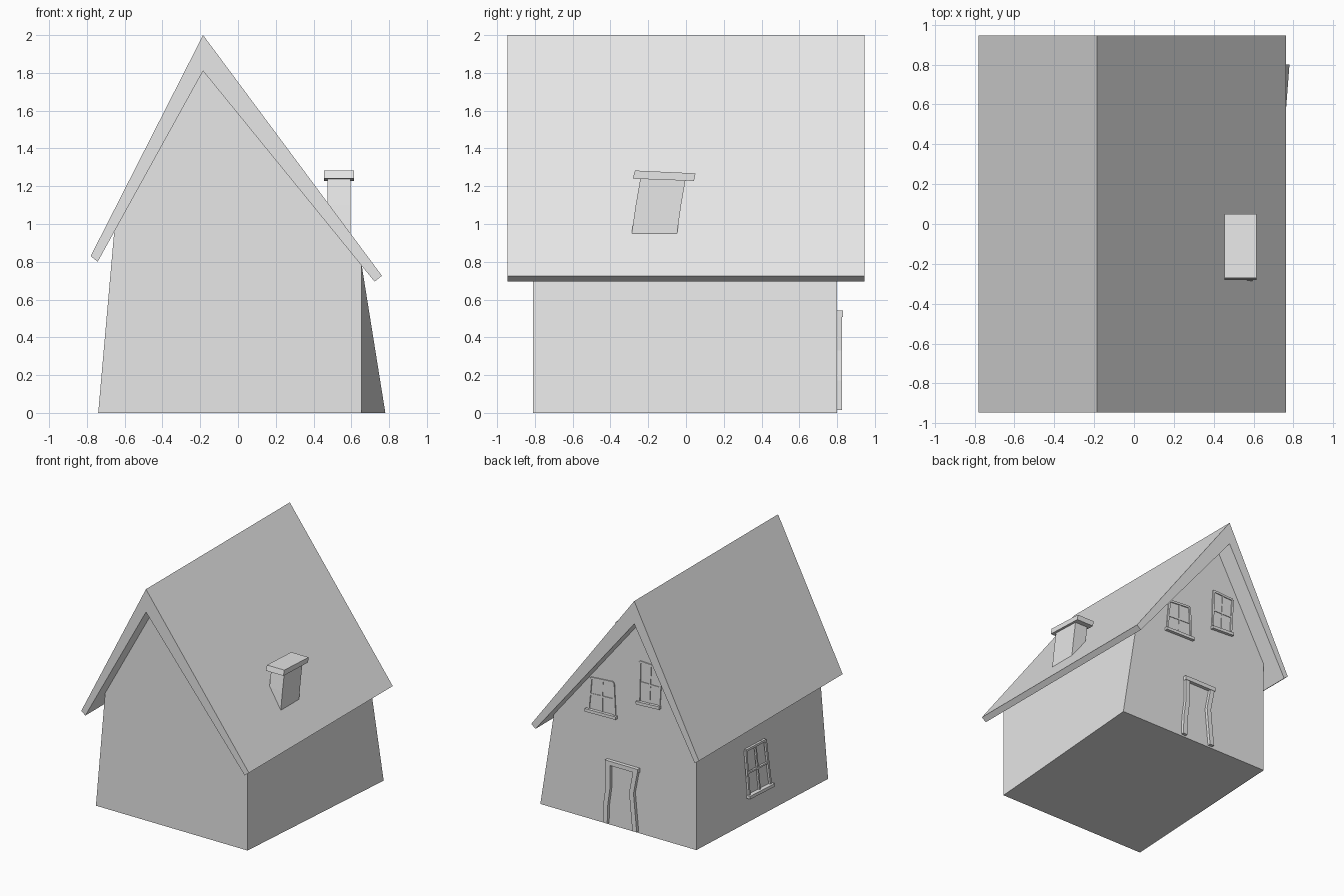
import bpy
import bmesh
from mathutils import Vector

cube = bpy.data.objects.get("Cube")
if cube:
    bpy.data.objects.remove(cube, do_unlink=True)

# One plain material for the whole cottage
grey = bpy.data.materials.new("plain grey")
grey.use_nodes = True
grey.diffuse_color = (0.8, 0.8, 0.8, 1)
grey.node_tree.nodes["Principled BSDF"].inputs["Base Color"].default_value = (0.8, 0.8, 0.8, 1)


def new_object(name, bm):
    bmesh.ops.recalc_face_normals(bm, faces=bm.faces)
    mesh = bpy.data.meshes.new(name)
    bm.to_mesh(mesh)
    bm.free()
    mesh.materials.append(grey)
    obj = bpy.data.objects.new(name, mesh)
    bpy.context.collection.objects.link(obj)
    return obj


def loft(bm, rings):
    """Skin a list of equal-sized rings and cap both ends."""
    loops = [[bm.verts.new(p) for p in ring] for ring in rings]
    n = len(loops[0])
    for a, b in zip(loops, loops[1:]):
        for i in range(n):
            j = (i + 1) % n
            bm.faces.new((a[i], a[j], b[j], b[i]))
    bm.faces.new(loops[0])
    bm.faces.new(loops[-1])


def solid(name, rings):
    bm = bmesh.new()
    loft(bm, rings)
    return new_object(name, bm)


# Shared roofline: ridge position, underside height at each side
RIDGE, PEAK = -0.185, 1.81
LEFT_PITCH, RIGHT_PITCH = 1.8, 1.225
FRONT, BACK = -0.81, 0.80
EAVE_X = 0.655


def underside(x):
    return PEAK - (RIDGE - x) * LEFT_PITCH if x < RIDGE else PEAK - (x - RIDGE) * RIGHT_PITCH


# Walls: five-sided gable, with the base twisted against the eaves
def gable(y, base_left, base_right):
    return [(base_left, y, 0), (base_right, y, 0), (EAVE_X, y, underside(EAVE_X)),
            (RIDGE, y, PEAK), (-EAVE_X, y, underside(-EAVE_X))]


solid("house_walls", [gable(FRONT, -0.74, EAVE_X), gable(BACK, -EAVE_X, 0.78)])

# Roof: lopsided chevron slab running front to back
chevron = [(-0.78, 0.83), (RIDGE, 2.0), (0.762, 0.726),
           (0.723, 0.695), (RIDGE, PEAK), (-0.743, 0.80)]
roof_end = 0.945
solid("roof", [[(x, y, z) for x, z in chevron] for y in (-roof_end, roof_end)])

# Chimney: leaning shaft with a tilted cap
def chimney_ring(x0, x1, y0, y1, z0, z1):
    return [(x0, y0, z0), (x1, y0, z0), (x1, y1, z1), (x0, y1, z1)]


shaft = [(-0.295, 0.85), (-0.286, 0.96), (-0.266, 1.10), (-0.24, 1.25)]
solid("chimney_shaft", [chimney_ring(0.475, 0.595, y, y + 0.24, z, z) for y, z in shaft])
solid("chimney_cap", [chimney_ring(0.455, 0.615, -0.282, 0.042, 1.24, 1.228),
                      chimney_ring(0.455, 0.615, -0.27, 0.05, 1.283, 1.268)])


# Wall surfaces as functions of sideways position, height and outward depth
def back_wall(u, z, d):
    return Vector((u, BACK + d, z))


def right_wall(u, z, d):
    along = (BACK - u) / (BACK - FRONT)
    return Vector((-EAVE_X - 0.085 * along * (1 - z / underside(-EAVE_X)) - d, u, z))


def strip(bm, wall, path, width, depth):
    """Rectangular moulding following a path of (u, z) points on a wall."""
    run = Vector(path[-1]) - Vector(path[0])
    side = Vector((-run.y, run.x)).normalized() * width / 2
    rings = []
    for u, z in path:
        a, b = Vector((u, z)) + side, Vector((u, z)) - side
        rings.append([wall(a.x, a.y, -0.01), wall(a.x, a.y, depth),
                      wall(b.x, b.y, depth), wall(b.x, b.y, -0.01)])
    loft(bm, rings)


# Windows: flared frame, crossed glazing bars and a projecting sill
def window(name, wall, top_left, top_right, low_left, low_right):
    tl, tr, bl, br = (Vector(p) for p in (top_left, top_right, low_left, low_right))
    bm = bmesh.new()
    for a, b in ((tl, tr), (tl, bl), (tr, br)):
        strip(bm, wall, [a, b], 0.018, 0.008)
    for a, b in ((tl.lerp(tr, 0.5), bl.lerp(br, 0.5)), (tl.lerp(bl, 0.5), tr.lerp(br, 0.5))):
        strip(bm, wall, [a, b], 0.014, 0.005)
    over = (br - bl) * 0.08
    strip(bm, wall, [bl - over, br + over], 0.025, 0.025)
    return new_object(name, bm)


window("back_window_low", back_wall, (0.31, 1.175), (0.105, 1.19), (0.335, 0.905), (0.09, 0.91))
window("back_window_high", back_wall, (-0.14, 1.43), (-0.335, 1.42), (-0.13, 1.09), (-0.315, 1.10))
window("side_window", right_wall, (0.17, 0.59), (-0.08, 0.585), (0.145, 0.205), (-0.12, 0.2))

# Door frame: two wavy jambs under a lintel
bm = bmesh.new()
strip(bm, back_wall, [(0.167, 0.015), (0.162, 0.17), (0.14, 0.33), (0.142, 0.51)], 0.04, 0.026)
strip(bm, back_wall, [(-0.105, 0.015), (-0.09, 0.17), (-0.075, 0.33), (-0.11, 0.51)], 0.04, 0.026)
strip(bm, back_wall, [(0.165, 0.525), (-0.135, 0.525)], 0.035, 0.03)
new_object("door_frame", bm)
